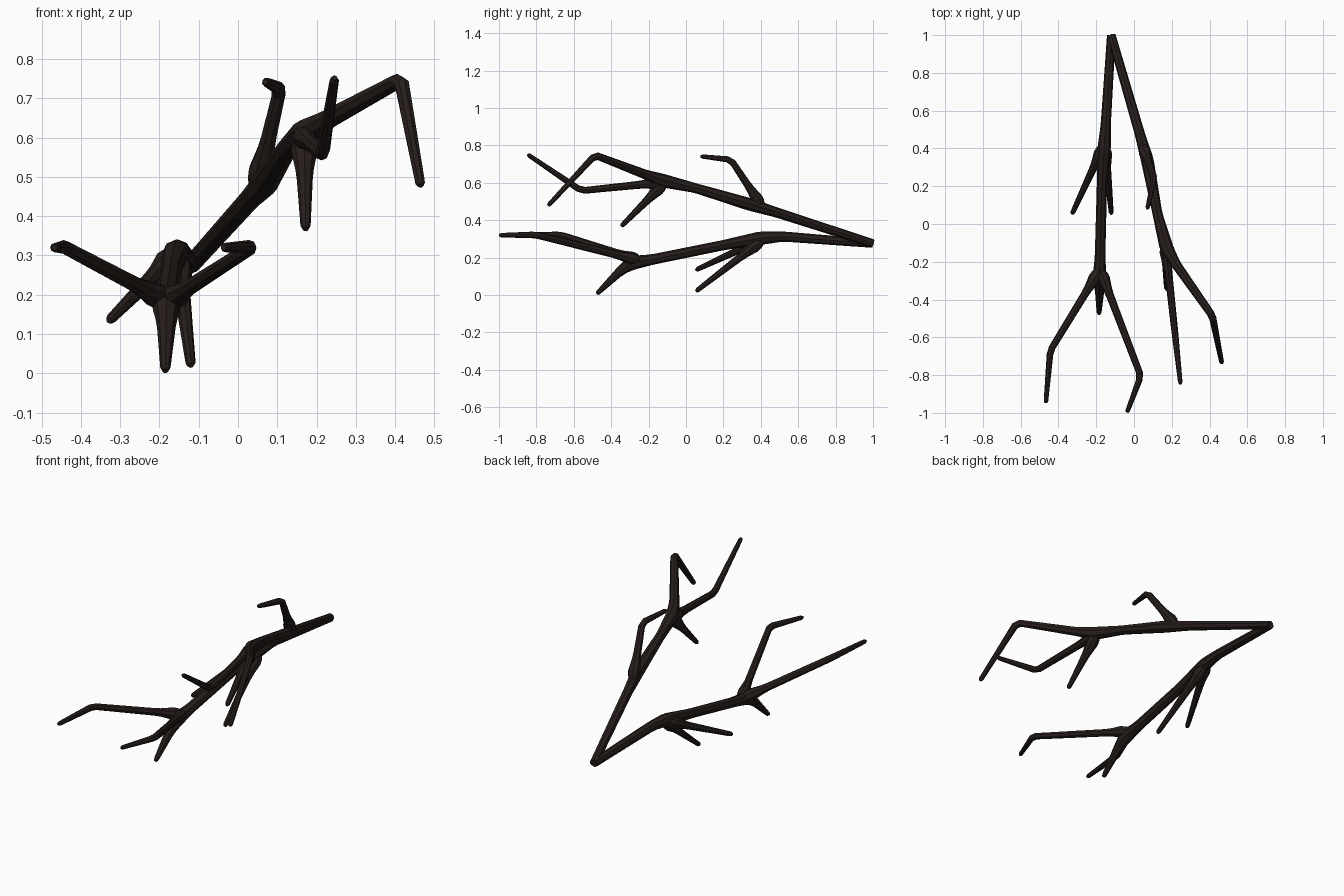
import bpy
from mathutils import Vector

if "Cube" in bpy.data.objects:
    bpy.data.objects.remove(bpy.data.objects["Cube"])

bark = bpy.data.materials.new("dark_bark")
bark.diffuse_color = (0.02, 0.013, 0.011, 1)
bark.use_nodes = True
bark.node_tree.nodes["Principled BSDF"].inputs["Base Color"].default_value = bark.diffuse_color


def rounded(points):
    """Bevel the bends of a path and round off its tip. Points are (x, y, z, radius)."""
    pts = [(Vector(p[:3]), p[3]) for p in points]
    out = [pts[0]]
    for a, b, c in zip(pts, pts[1:], pts[2:]):
        for n in (a, c):
            d = n[0] - b[0]
            t = min(0.02 / d.length, 0.3)
            out.append((b[0] + d * t, b[1] + (n[1] - b[1]) * t))
    end, r = pts[-1]
    d = (end - pts[-2][0]).normalized()
    return out + [(end - d * 0.012, r), (end, r * 0.6)]


def twig(*points):
    """Side twig: starts hidden in the limb and flares where it leaves it."""
    a, b = Vector(points[0]), Vector(points[1])
    length = (b - a).length
    path = [(*a, 0.018)]
    for dist, r in ((0.045, 0.036), (0.09, 0.028), (0.14, 0.021)):
        path.append((*a.lerp(b, dist / length), r))
    radii = [0.018, 0.012] if len(points) == 3 else [0.013]
    return path + [(*p, r) for p, r in zip(points[1:], radii)]


def branch(name, paths):
    cu = bpy.data.curves.new(name, 'CURVE')
    cu.dimensions = '3D'
    cu.bevel_depth = 1.0
    cu.bevel_resolution = 2
    cu.use_fill_caps = True
    for path in paths:
        pts = rounded(path)
        sp = cu.splines.new('POLY')
        sp.use_smooth = False
        sp.points.add(len(pts) - 1)
        for q, (co, r) in zip(sp.points, pts):
            q.co = (*co, 1)
            q.radius = r
    # bake the curve to a mesh
    tmp = bpy.data.objects.new(name + "_path", cu)
    bpy.context.collection.objects.link(tmp)
    dg = bpy.context.evaluated_depsgraph_get()
    mesh = bpy.data.meshes.new_from_object(tmp.evaluated_get(dg))
    bpy.data.objects.remove(tmp)
    mesh.materials.clear()
    mesh.materials.append(bark)
    ob = bpy.data.objects.new(name, mesh)
    bpy.context.collection.objects.link(ob)


# upper branch: main limb, then its twigs
branch("upper_branch", [
    [(-0.12, 0.998, 0.276, 0.023), (0.03, 0.48, 0.443, 0.027), (0.07, 0.34, 0.485, 0.034),
     (0.125, 0.05, 0.572, 0.026), (0.173, -0.13, 0.613, 0.037), (0.22, -0.21, 0.642, 0.026),
     (0.415, -0.487, 0.748, 0.020), (0.465, -0.737, 0.478, 0.013)],
    twig((0.048, 0.41, 0.468), (0.107, 0.24, 0.724), (0.07, 0.078, 0.742)),
    twig((0.165, -0.10, 0.605), (0.215, -0.56, 0.558), (0.246, -0.847, 0.752)),
    twig((0.168, -0.11, 0.605), (0.172, -0.347, 0.367)),
])

# lower branch: main limb, then its twigs
branch("lower_branch", [
    [(-0.12, 0.998, 0.276, 0.023), (-0.15, 0.52, 0.313, 0.027), (-0.158, 0.40, 0.305, 0.036),
     (-0.17, 0.20, 0.267, 0.027), (-0.18, -0.18, 0.19, 0.028), (-0.182, -0.29, 0.172, 0.038),
     (-0.182, -0.35, 0.13, 0.025), (-0.185, -0.477, 0.006, 0.013)],
    twig((-0.158, 0.42, 0.305), (-0.328, 0.053, 0.134)),
    twig((-0.153, 0.41, 0.295), (-0.12, 0.053, 0.02)),
    twig((-0.18, -0.24, 0.183), (-0.443, -0.67, 0.322), (-0.467, -0.948, 0.32)),
    twig((-0.18, -0.24, 0.183), (0.036, -0.805, 0.322), (-0.037, -0.998, 0.32)),
])
